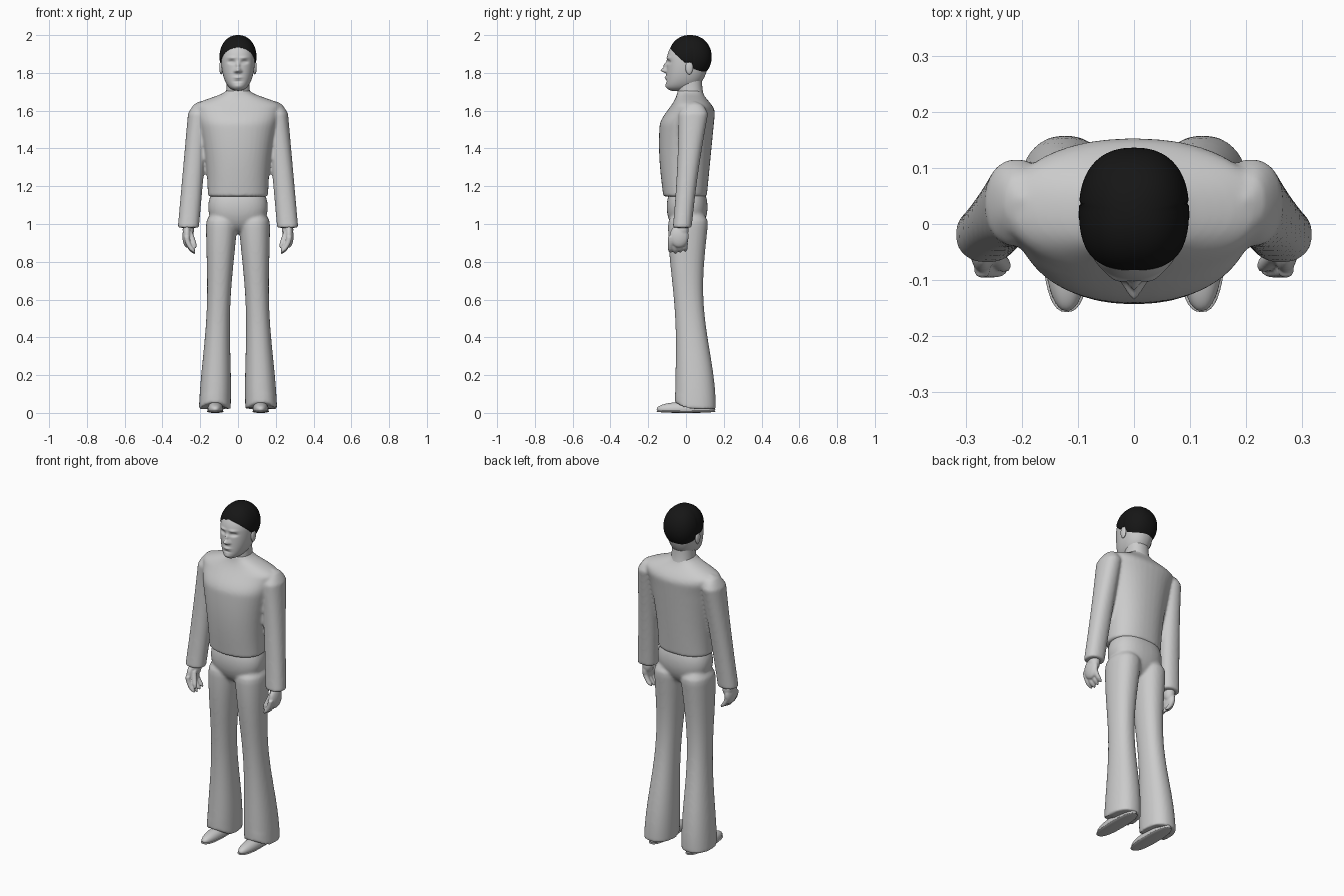
import bpy
from math import sin, cos, pi, tau, sqrt, exp, acos, copysign
from mathutils import Vector

cube = bpy.data.objects.get("Cube")
if cube:
    bpy.data.objects.remove(cube, do_unlink=True)


def material(name, value):
    colour = (value, value, value, 1)
    mat = bpy.data.materials.new(name)
    mat.use_nodes = True
    mat.diffuse_color = colour
    shader = next(n for n in mat.node_tree.nodes if n.type == 'BSDF_PRINCIPLED')
    shader.inputs["Base Color"].default_value = colour
    return mat


grey = material("light grey", 0.6)
black = material("hair black", 0.008)


def blend(start_value, end_value, t, start):
    """Ease from one value to another while t runs from start to one."""
    u = max(0, (t - start) / (1 - start))
    return start_value + (end_value - start_value) * u * u * (3 - 2 * u)


def dome(t, length):
    """Round off the beginning of a tube."""
    return sqrt(min(1, t / length))


def power_circle(angle, power):
    c, s = cos(angle), sin(angle)
    return copysign(abs(c) ** power, c), copysign(abs(s) ** power, s)


def tube(ring, steps=40, segments=40, power=0.9):
    """Loft horizontal rings given by ring(t) -> centre, x radius, y radius."""
    verts, faces = [], []
    for step in range(steps + 1):
        centre, rx, ry = ring(step / steps)
        for k in range(segments):
            c, s = power_circle(tau * k / segments, power)
            verts.append(Vector(centre) + Vector((max(rx, .001) * c, max(ry, .001) * s, 0)))
    for row in range(0, steps * segments, segments):
        for k in range(segments):
            n = (k + 1) % segments
            faces.append((row + k, row + n, row + segments + n, row + segments + k))
    faces.append(tuple(reversed(range(segments))))
    faces.append(tuple(range(steps * segments, len(verts))))
    if verts[0].z > verts[-1].z:
        faces = [tuple(reversed(face)) for face in faces]
    return verts, faces


def ellipsoid(centre, radii, power=1):
    x, y, z = centre
    rx, ry, rz = radii

    def ring(t):
        swell = max(0, sin(pi * t)) ** power
        return (x, y, z - rz * cos(pi * t)), rx * swell, ry * swell
    return tube(ring, power=power)


def mirrored(part):
    verts, faces = part
    return ([Vector((-v.x, v.y, v.z)) for v in verts],
            [tuple(reversed(face)) for face in faces])


def build(name, parts, mat=grey, voxel=0):
    """Join parts into one smooth object; a voxel size fuses them."""
    verts, faces = [], []
    for part_verts, part_faces in parts:
        faces += [tuple(i + len(verts) for i in face) for face in part_faces]
        verts += part_verts
    mesh = bpy.data.meshes.new(name)
    mesh.from_pydata(verts, [], faces)
    mesh.materials.append(mat)
    mesh.shade_smooth()
    obj = bpy.data.objects.new(name, mesh)
    bpy.context.collection.objects.link(obj)
    if voxel:
        fuse = obj.modifiers.new("fuse", 'REMESH')
        fuse.mode, fuse.voxel_size, fuse.use_smooth_shade = 'VOXEL', voxel, True
        soften = obj.modifiers.new("soften", 'SMOOTH')
        soften.factor, soften.iterations = 0.5, 6
    return obj


# Sweater: torso and both sleeves
def torso_ring(t):
    width = blend(.16 + .1 * t * t, .06, t, .84)
    front = blend(.12 + .023 * sin(pi * t), .045, t, .66)
    back = blend(.11 + .055 * t, .085, t, .78)
    return (0, (back - front) / 2, 1.145 + .565 * t), width, (back + front) / 2


def sleeve_ring(t):
    cap = dome(t, .1)
    centre = (.203 + .06 * t, .045 - .065 * t, 1.65 - .67 * t)
    return centre, .056 * cap, (.05 + .035 * (1 - t) ** 2) * cap


torso, sleeve = tube(torso_ring), tube(sleeve_ring)
build("sweater", [torso, sleeve, mirrored(sleeve)], voxel=.008)


# Flared trousers: narrow knees, hems arched over the shoes
def leg_ring(t):
    wave, cap = cos(tau * t), dome(1 - t, .08)
    centre = (.123 - .04 * t, .028 + .022 * cos(pi * t / .75), .02 + 1.08 * t)
    return centre, (.073 + .011 * wave) * cap, (.093 + .015 * wave) * cap


leg = tube(leg_ring)
for v in leg[0]:
    if v.z < .08:
        v.z += max(0, -v.y) * .6
hips = ellipsoid((0, .006, 1.09), (.158, .108, .14), .85)
build("trousers", [hips, leg, mirrored(leg)], voxel=.008)

# Shoes with flat soles
upper = ellipsoid((.12, 0, .02), (.042, .155, .038), .9)
for v in upper[0]:
    v.z = max(v.z, .005)
sole = ellipsoid((.12, 0, .008), (.044, .157, .008), .8)


# Hands: palm, thumb and curled fingers
def thumb_ring(t):
    size = .014 * dome(1 - t, .3)
    return (.255 - .03 * t, -.05 - .03 * t, .96 - .09 * t), size, size


def finger(index):
    def ring(t):
        size = .014 * dome(1 - t, .2)
        length = .095 - .006 * abs(index - 1)
        return (.271 - .043 * t * t, .026 * index - .082, .935 - length * t), size, size
    return tube(ring, steps=16, segments=16)


wrist = ellipsoid((.263, -.02, .97), (.03, .034, .05))
palm = ellipsoid((.27, -.036, .935), (.024, .05, .06))
hand = [wrist, palm, tube(thumb_ring, segments=16)] + [finger(i) for i in range(4)]

for side, flip in (("left", tuple), ("right", mirrored)):
    build(side + "_shoe", [flip(upper), flip(sole)])
    build(side + "_hand", [flip(part) for part in hand], voxel=.004)
    build(side + "_ear", [flip(ellipsoid((.089, .017, 1.828), (.01, .02, .036)))])


# Neck, widening into the collar
def neck_ring(t):
    flare = .01 * (1 - t) ** 3
    return (0, .02 + flare, 1.65 + .15 * t), .06 + flare, .064 + flare


build("neck", [tube(neck_ring)])


# Head: an egg with a flat face, then features pressed into the front
def head_ring(t):
    u = (t - .6) / (.4 if t > .6 else .6)
    egg = max(0, 1 - u * u)
    front = (.108 - .012 * t) * (1 - .3 * (1 - t) ** 30)
    if t > .6:
        front *= sqrt(egg)
    back = .118 * sqrt(egg)
    return (0, (back - front) / 2, 1.705 + .28 * t), .089 * egg ** .4, (back + front) / 2


# Each feature: side offset, height, half width, half height, forward push
features = {
    "nose tip": (0, 1.814, .013, .012, .03),
    "nose bridge": (0, 1.84, .009, .016, .016),
    "nostril": (.014, 1.808, .008, .007, .008),
    "eye socket": (.034, 1.858, .017, .009, -.014),
    "eyelid": (.034, 1.858, .01, .005, .005),
    "brow": (.032, 1.88, .02, .007, .006),
    "lips": (0, 1.775, .02, .007, .008),
    "lip crease": (0, 1.755, .02, .005, -.005),
    "chin": (0, 1.73, .018, .01, .004),
}
head = tube(head_ring, steps=80, segments=96)
for v in head[0]:
    if v.y < 0:
        v.y -= sum(push * exp(-((abs(v.x) - x) / wide) ** 2 - ((v.z - z) / tall) ** 2)
                   for x, z, wide, tall, push in features.values())
build("head", [head])


# Hair: a cap whose every meridian stops at the hairline
def hairline(y):
    if y > .035:
        return 1.79
    return max(1.855, 1.85 - y)


segments, steps = 96, 24
crown, height = 1.885, .115
verts, faces = [Vector((0, .022, crown + height))], []
for k in range(segments):
    x, y = power_circle(tau * k / segments, .85)
    x, y = .098 * x, .114 * y
    limit = acos((hairline(.022 + .92 * y) - crown) / height)
    for step in range(1, steps + 1):
        angle = limit * step / steps
        reach = sin(angle) ** .9
        verts.append(Vector((x * reach, .022 + y * reach, crown + height * cos(angle))))
    here, there = 1 + k * steps, 1 + (k + 1) % segments * steps
    faces.append((0, here, there))
    faces += [(here + i, here + i + 1, there + i + 1, there + i) for i in range(steps - 1)]
hair = build("hair", [(verts, faces)], black)
shell = hair.modifiers.new("thickness", 'SOLIDIFY')
shell.thickness, shell.offset = .014, -1
